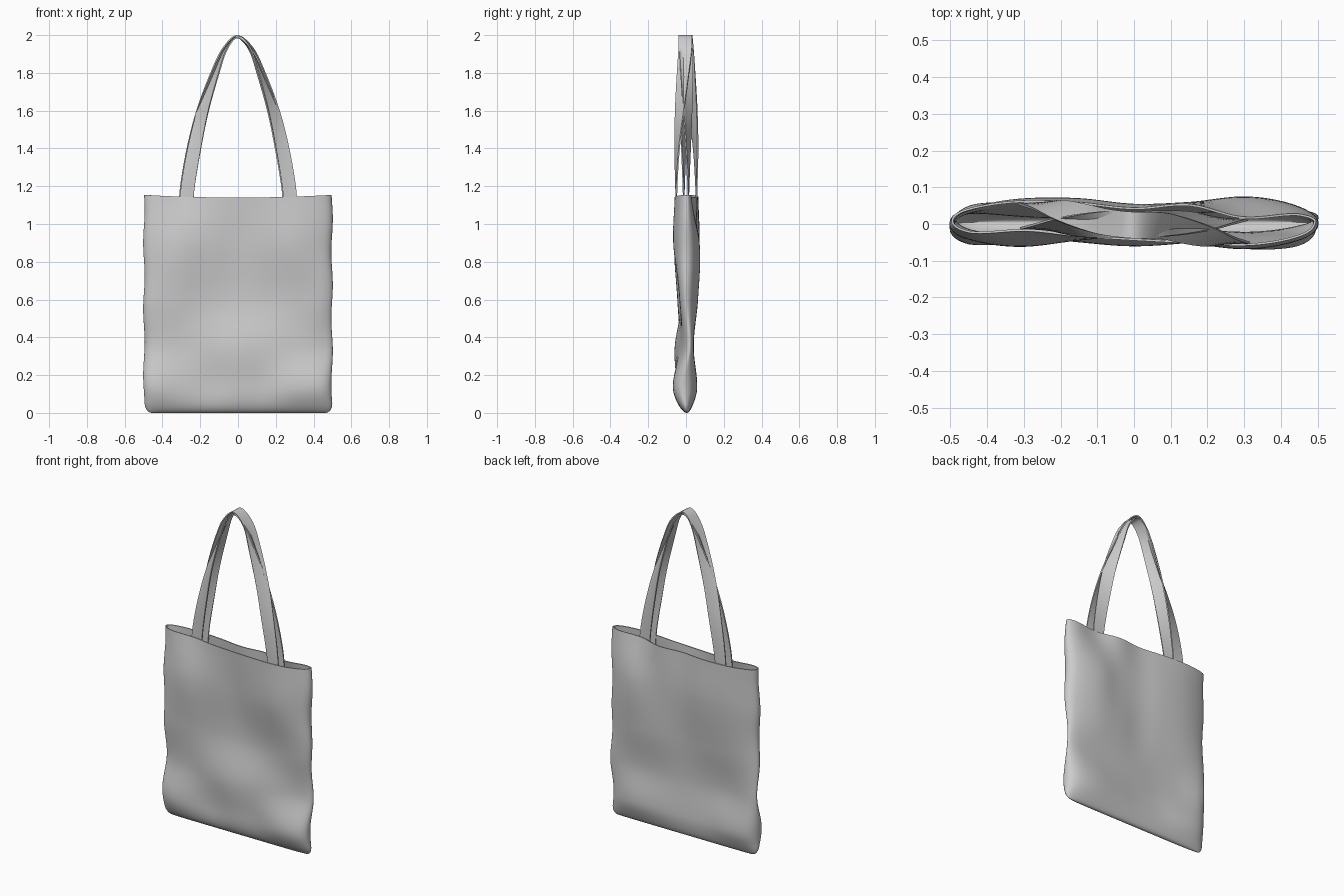
import bpy, bmesh, math
from mathutils import Vector

if "Cube" in bpy.data.objects:
    bpy.data.objects.remove(bpy.data.objects["Cube"])


def spline(knots, vals, t):
    """Smooth curve through the given values."""
    n = len(knots)
    t = min(max(t, knots[0]), knots[-1])
    i = max(k for k in range(n - 1) if knots[k] <= t)
    slope = lambda k: ((vals[min(k + 1, n - 1)] - vals[max(k - 1, 0)])
                       / (knots[min(k + 1, n - 1)] - knots[max(k - 1, 0)]))
    h = knots[i + 1] - knots[i]
    s = (t - knots[i]) / h
    return ((2*s**3 - 3*s**2 + 1) * vals[i] + (s**3 - 2*s**2 + s) * h * slope(i)
            + (3*s**2 - 2*s**3) * vals[i + 1] + (s**3 - s**2) * h * slope(i + 1))


def make_object(name, rows, closed, thickness, offset):
    """Skin rows of points, then give the cloth its thickness."""
    bm = bmesh.new()
    grid = [[bm.verts.new(p) for p in row] for row in rows]
    n = len(rows[0])
    for a, b in zip(grid, grid[1:]):
        for i in range(n if closed else n - 1):
            j = (i + 1) % n
            bm.faces.new((a[i], a[j], b[j], b[i]))
    bmesh.ops.remove_doubles(bm, verts=bm.verts, dist=1e-5)
    mesh = bpy.data.meshes.new(name)
    bm.to_mesh(mesh)
    bm.free()
    ob = bpy.data.objects.new(name, mesh)
    bpy.context.collection.objects.link(ob)
    mod = ob.modifiers.new("cloth", "SOLIDIFY")
    mod.thickness, mod.offset = thickness, offset
    bpy.ops.object.select_all(action='DESELECT')
    ob.select_set(True)
    bpy.context.view_layer.objects.active = ob
    bpy.ops.object.modifier_apply(modifier="cloth")
    bpy.ops.object.shade_smooth_by_angle(angle=math.radians(40))
    return ob


# Bag body: depth of the front and back cloth at a few heights and widths
XS = [-.45, -.3, -.15, 0, .15, .3, .45]
ZS = [0, .15, .35, .6, .9, 1.15]
FRONT = [[-.045] * 7,
         [-.068, -.050, -.040, -.050, -.050, -.068, -.075],
         [-.035, -.035, -.050, -.060, -.050, -.035, -.020],
         [-.050, -.045, -.030, -.020, -.020, -.030, -.042],
         [-.055, -.062, -.045, -.032, -.050, -.068, -.060],
         [-.035, -.020, -.035, -.045, -.053, -.060, -.050]]
BACK = [[.045] * 7,
        [.070, .055, .040, .040, .050, .060, .060],
        [.040, .025, .022, .028, .035, .040, .045],
        [.045, .048, .045, .040, .055, .064, .055],
        [.055, .070, .070, .055, .060, .073, .065],
        [.055, .065, .060, .045, .055, .020, .035]]
SEAM = [.005, -.015, .020, .0, .0, .008]


def bag_point(u, z, table):
    bottom = math.sqrt(max(0, 1 - max(0, 1 - z / .13) ** 2))
    corner = 1 - math.sqrt(max(0, 1 - max(0, 1 - z / .05) ** 2))
    half = .498 - .04 * corner + .004 * math.sin(18 * z + 2 * u)
    x = u / 2
    y = spline(XS, [spline(ZS, [r[k] for r in table], z) for k in range(7)], x)
    seam = spline(ZS, SEAM, z)
    edge = math.sqrt(max(0, 1 - abs(u) ** 8))
    rise = .014 * z / 1.15 * u * u
    return (u * half, seam + (y - seam) * edge * bottom, z * 1.14 / 1.15 + rise)


N = 56
us = [math.copysign(1 - (1 - abs(c)) ** 1.8, c) for c in (2 * i / N - 1 for i in range(N + 1))]
heights = [.15 * (k / 14) ** 2 for k in range(14)] + [.15 + k / 45 for k in range(46)]
rows = [[bag_point(u, z, FRONT) for u in us] +
        [bag_point(u, z, BACK) for u in us[-2:0:-1]] for z in heights]
make_object("bag_body", rows, True, .006, -1)


# Handles: flat straps that turn edge-on as they meet and cross at the top
def strap(name, left_y, right_y, side, drop):
    sx = [.280, .270, .236, .190, .125, .072]
    sz = [1.06, 1.2, 1.4, 1.6, 1.8, 1.93]
    fade = [1, 1, .92, .65, .3, .08]
    xs = [-v + drop * .5 for v in sx] + [-.004] + [v - drop * .5 for v in sx[::-1]]
    zs = sz + [1.9965] + sz[::-1]
    ys = [left_y * f for f in fade] + [-.003] + [right_y * f for f in fade[::-1]]
    knots = list(range(13))

    def at(t):
        z = spline(knots, zs, t)
        return Vector((spline(knots, xs, t), spline(knots, ys, t),
                       z - drop * max(0, (z - 1.6) / .4)))

    out = []
    for i in range(97):
        t = i / 8
        p = at(t)
        tan = (at(min(t + .05, 12)) - at(max(t - .05, 0))).normalized()
        turn = math.radians(spline([0, 1, 2, 3, 4, 5, 6], [0, 4, 18, 38, 60, 78, 90],
                                   min(t, 12 - t)))
        w = Vector((math.cos(turn), side * math.sin(turn), 0))
        w = (w - tan * w.dot(tan)).normalized() * .036
        out.append([p + w * k for k in (-1, -.5, 0, .5, 1)])
    make_object(name, out, False, .007, 0)


strap("upper_handle", .055, -.051, 1, 0)
strap("lower_handle", -.012, .012, -1, .010)
